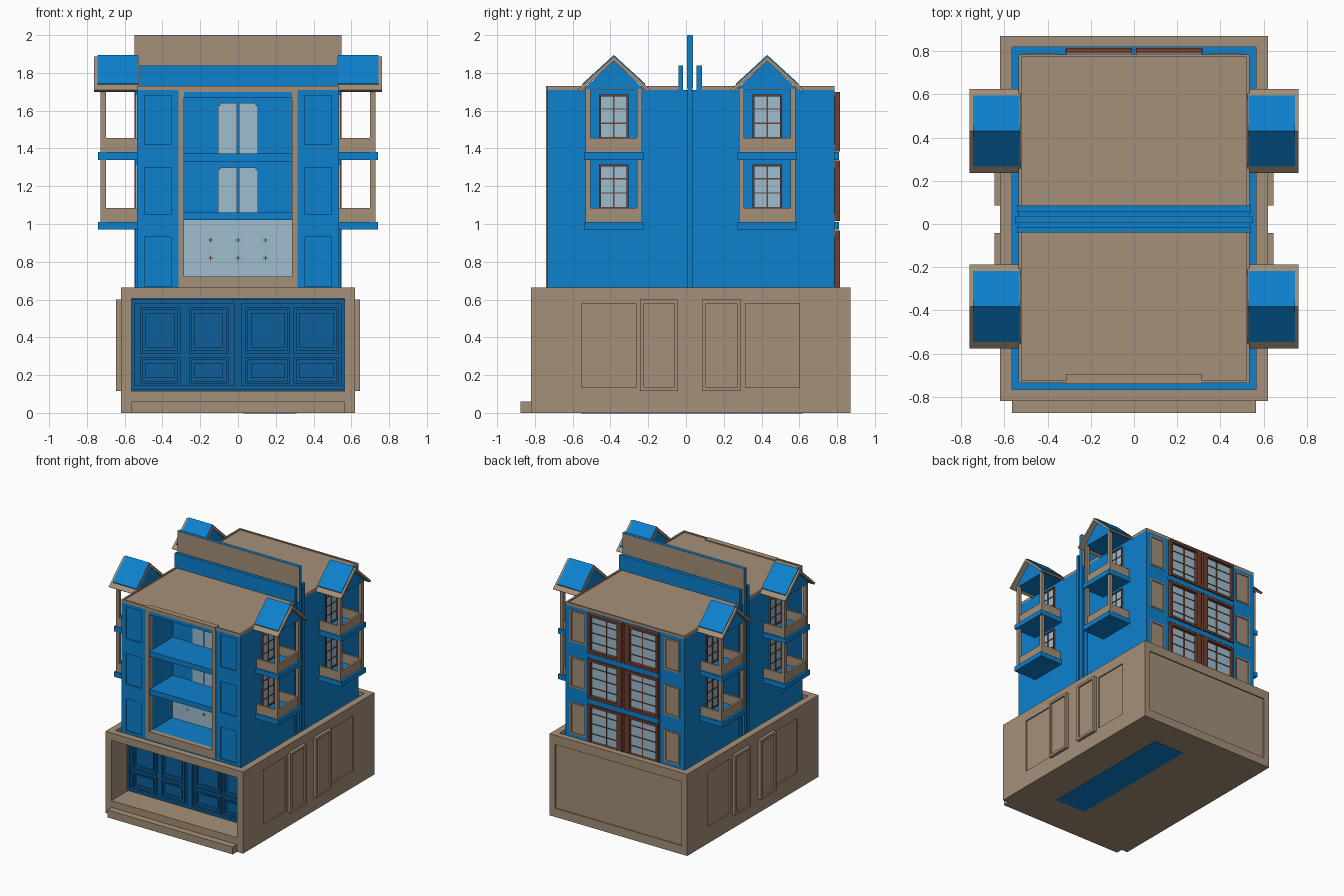
import bpy, bmesh

old = bpy.data.objects.get("Cube")
if old:
    bpy.data.objects.remove(old, do_unlink=True)


def material(name, r, g, b):
    m = bpy.data.materials.new(name)
    m.use_nodes = True
    m.diffuse_color = (r, g, b, 1)
    m.node_tree.nodes["Principled BSDF"].inputs["Base Color"].default_value = (r, g, b, 1)
    return m


BLUE = material("blue paint", 0.004, 0.22, 0.62)
DARK = material("deep blue paint", 0.004, 0.115, 0.33)
TAN = material("tan stone", 0.376, 0.279, 0.188)
GLASS = material("pale glass", 0.34, 0.51, 0.62)
BROWN = material("brown wood", 0.16, 0.05, 0.03)


def finish(name, bm, mat):
    bmesh.ops.recalc_face_normals(bm, faces=bm.faces)
    mesh = bpy.data.meshes.new(name)
    bm.to_mesh(mesh)
    bm.free()
    mesh.materials.append(mat)
    ob = bpy.data.objects.new(name, mesh)
    bpy.context.scene.collection.objects.link(ob)
    return ob


def prism(name, mat, x0, x1, profile):
    """Extrude a y-z profile along x."""
    bm = bmesh.new()
    face = bm.faces.new([bm.verts.new((x0, y, z)) for y, z in profile])
    out = bmesh.ops.extrude_face_region(bm, geom=[face])
    verts = [v for v in out["geom"] if isinstance(v, bmesh.types.BMVert)]
    bmesh.ops.translate(bm, verts=verts, vec=(x1 - x0, 0, 0))
    return finish(name, bm, mat)


def box(name, mat, x0, x1, y0, y1, z0, z1):
    return prism(name, mat, x0, x1, [(y0, z0), (y1, z0), (y1, z1), (y0, z1)])


def carve(ob, *bounds):
    """Cut a box-shaped recess out of a part."""
    cutter = box("cutter", ob.data.materials[0], *bounds)
    cutter.hide_render = True
    mod = ob.modifiers.new("cut", "BOOLEAN")
    mod.operation, mod.solver, mod.object = "DIFFERENCE", "EXACT", cutter
    graph = bpy.context.evaluated_depsgraph_get()
    mesh = bpy.data.meshes.new_from_object(ob.evaluated_get(graph))
    ob.modifiers.clear()
    ob.data = mesh
    bpy.data.objects.remove(cutter, do_unlink=True)


def wall_box(name, mat, axis, side, plane, d0, d1, u0, u1, z0, z1):
    """Box on a wall; d is the distance outwards, u runs along the wall."""
    d = (plane + side * d0, plane + side * d1)
    return box(name, mat, *(d + (u0, u1) if axis == "x" else (u0, u1) + d), z0, z1)


def ring(name, mat, axis, side, plane, d0, d1, u0, u1, z0, z1, w):
    for part in ((u0, u0 + w, z0, z1), (u1 - w, u1, z0, z1),
                 (u0 + w, u1 - w, z0, z0 + w), (u0 + w, u1 - w, z1 - w, z1)):
        wall_box(name, mat, axis, side, plane, d0, d1, *part)


def window(name, axis, side, plane, u0, u1, z0, z1, cols, rows, w=0.014, d=0.02):
    wall = (axis, side, plane)
    wall_box(name + "_glass", GLASS, *wall, -0.01, 0.004, u0, u1, z0, z1)
    ring(name + "_frame", BROWN, *wall, -0.01, d, u0, u1, z0, z1, w)
    for i in range(1, cols):
        u = u0 + (u1 - u0) * i / cols
        wall_box(name + "_bar", BROWN, *wall, 0, 0.009, u - 0.004, u + 0.004, z0, z1)
    for i in range(1, rows):
        z = z0 + (z1 - z0) * i / rows
        wall_box(name + "_bar", BROWN, *wall, 0, 0.009, u0, u1, z - 0.003, z + 0.003)


# Ground storey with shop recess, roof well and shallow wall panels
base = box("base", TAN, -0.62, 0.62, -0.82, 0.87, 0, 0.665)
carve(base, -0.565, 0.565, -0.9, -0.59, 0.115, 0.605)
carve(base, -0.565, 0.565, -0.765, 0.82, 0.63, 0.8)
carve(base, -0.57, 0.57, 0.86, 0.9, 0.07, 0.59)
box("front_step", TAN, -0.565, 0.565, -0.875, -0.82, 0, 0.06)
box("well_floor", BLUE, -0.565, 0.565, -0.765, 0.82, 0.628, 0.636)
box("underside_plate", BLUE, 0.03, 0.31, -0.555, 0.62, -0.002, 0.004)
for s in (-1, 1):
    for y0, y1 in ((-0.55, -0.265), (0.315, 0.6)):
        carve(base, s * 0.61, s * 0.7, y0, y1, 0.135, 0.58)
    for y0, y1 in ((-0.243, -0.042), (0.085, 0.29)):
        wall_box("side_pier", TAN, "x", s, s * 0.62, -0.01, 0.012, y0, y1, 0.115, 0.6)
        ring("side_pier_frame", TAN, "x", s, s * 0.62, 0, 0.025, y0, y1, 0.115, 0.6, 0.02)

# Shop front: a wall with framed panels
box("shop_wall", DARK, -0.565, 0.565, -0.598, -0.58, 0.115, 0.605)
SHOP = ("y", -1, -0.598)
for u0, u1 in ((-0.565, 0), (0, 0.565)):
    ring("shop_door_frame", DARK, *SHOP, 0, 0.025, u0, u1, 0.125, 0.6, 0.02)
for u0, u1 in ((-0.52, -0.305), (-0.26, -0.05), (0.04, 0.275), (0.295, 0.535)):
    for z0, z1 in ((0.155, 0.295), (0.315, 0.56)):
        ring("shop_panel_frame", DARK, *SHOP, 0, 0.022, u0, u1, z0, z1, 0.014)
        wall_box("shop_panel", DARK, *SHOP, 0, 0.01, u0 + 0.03, u1 - 0.03, z0 + 0.03, z1 - 0.03)

# Upper storeys with deep front loggia
body = box("upper_body", BLUE, -0.535, 0.535, -0.735, 0.785, 0.63, 1.71)
carve(body, -0.285, 0.285, -0.9, -0.43, 0.72, 1.67)
LEVELS = ((0.67, 0.93), (1.05, 1.3), (1.42, 1.68))
for s in (-1, 1):
    u0, u1 = sorted((s * 0.355, s * 0.495))
    for z0, z1 in LEVELS:
        carve(body, u0, u1, -0.8, -0.725, z0, z1)
        carve(body, u0, u1, 0.775, 0.9, z0, z1)
        box("back_panel", TAN, u0, u1, 0.77, 0.78, z0, z1)
        ring("back_panel_frame", TAN, "y", 1, 0.785, -0.01, 0.004, u0, u1, z0, z1, 0.012)
ring("loggia_frame", TAN, "y", -1, -0.735, -0.04, 0.006, -0.315, 0.315, 0.66, 1.73, 0.03)
box("loggia_sill", TAN, -0.285, 0.285, -0.741, -0.7, 0.69, 0.722)
for z in (1.02, 1.33):
    box("loggia_floor", BLUE, -0.285, 0.285, -0.73, -0.43, z, z + 0.042)

# Loggia glazing
box("loggia_lower_glass", GLASS, -0.285, 0.285, -0.438, -0.43, 0.72, 1.02)
for x in (-0.145, 0, 0.145):
    for z in (0.82, 0.915):
        box("glass_cross", BROWN, x - 0.012, x + 0.012, -0.442, -0.437, z - 0.002, z + 0.002)
        box("glass_cross", BROWN, x - 0.002, x + 0.002, -0.442, -0.437, z - 0.012, z + 0.012)
for z0, z1 in ((1.062, 1.3), (1.372, 1.64)):
    for u0, u1 in ((-0.105, -0.004), (0.004, 0.105)):
        box("loggia_window", GLASS, u0, u1, -0.438, -0.43, z0, z1 - 0.012)
        box("loggia_window_head", GLASS, max(u0, -0.095), min(u1, 0.095), -0.438, -0.43, z1 - 0.012, z1)

# Back windows and ledges
BACK = ("y", 1, 0.785)
for z0, z1 in ((0.64, 0.965), (1.015, 1.335), (1.385, 1.7)):
    for u0, u1 in ((-0.315, -0.01), (0.01, 0.315)):
        window("back_window", *BACK, u0, u1, z0, z1, 2, 4, 0.02, 0.03)
        inner = (u1 - 0.045, u1) if u1 < 0 else (u0, u0 + 0.045)
        wall_box("back_window_jamb", BROWN, *BACK, 0, 0.03, *inner, z0, z1)
for z in (0.97, 1.34):
    wall_box("back_ledge", BLUE, *BACK, -0.01, 0.025, -0.32, 0.32, z, z + 0.04)

# Flat roofs with thin rims
for y0, y1 in ((-0.735, -0.035), (0.085, 0.785)):
    box("flat_roof", TAN, -0.53, 0.53, y0, y1, 1.705, 1.722)
    for x0, x1 in ((-0.535, -0.52), (0.52, 0.535)):
        box("roof_rim", TAN, x0, x1, y0, y1, 1.71, 1.73)
    outer = (y0, y0 + 0.012) if y0 < 0 else (y1 - 0.012, y1)
    box("roof_rim", TAN, -0.52, 0.52, *outer, 1.71, 1.73)

# Party-wall fins
for y0, y1, top, x in ((-0.04, -0.015, 1.84, 0.542), (0.007, 0.034, 2.0, 0.549),
                       (0.056, 0.085, 1.84, 0.542)):
    box("wall_fin", BLUE, -x, x, y0, y1, 0.63, top)
for y in (0.005, 0.032):
    box("fin_face", TAN, -0.549, 0.549, y, y + 0.004, 1.72, 1.998)

# Side balconies: floors, rails, posts, windows and gabled canopies
for s in (-1, 1):
    for c in (-0.382, 0.43):
        for z in (0.97, 1.34):
            box("balcony_floor", BLUE, s * 0.53, s * 0.74, c - 0.157, c + 0.157, z, z + 0.04)
            rail = z + 0.04, z + 0.115
            box("balcony_front_rail", TAN, s * 0.705, s * 0.722, c - 0.13, c + 0.13, *rail)
            for e in (-1, 1):
                box("balcony_side_rail", TAN, s * 0.53, s * 0.71, c + e * 0.132, c + e * 0.147, *rail)
                box("balcony_post", TAN, s * 0.7, s * 0.727, c + e * 0.123, c + e * 0.15,
                    z + 0.04, 1.715 if z > 1.1 else 1.34)
            window("balcony_window", "x", s, s * 0.535, c - 0.078, c + 0.078,
                   z + 0.042, z + 0.345, 2, 4, 0.01, 0.012)
        prism("canopy_gable", BLUE, s * 0.53, s * 0.725, [(c - 0.16, 1.712), (c + 0.16, 1.712), (c, 1.865)])
        for e in (-1, 1):
            prism("canopy_slope", TAN, s * 0.525, s * 0.762,
                  [(c, 1.888), (c + e * 0.195, 1.71), (c + e * 0.18, 1.7), (c, 1.862)])
            prism("canopy_covering", BLUE, s * 0.53, s * 0.745,
                  [(c, 1.895), (c + e * 0.165, 1.744), (c + e * 0.165, 1.735), (c, 1.885)])
